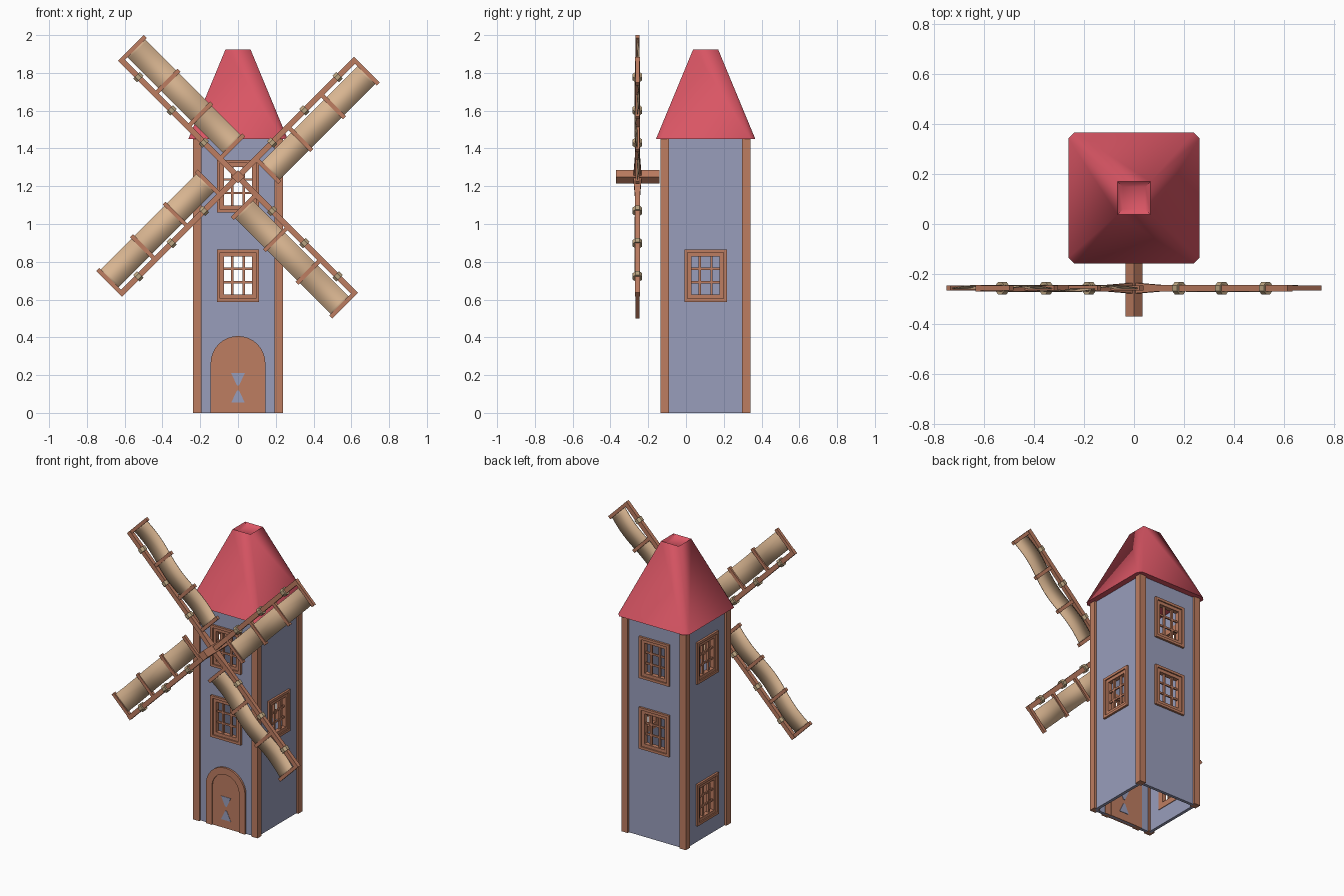
import bpy, bmesh, math
from mathutils import Matrix, Vector

cube = bpy.data.objects.get("Cube")
if cube:
    bpy.data.objects.remove(cube, do_unlink=True)


def material(name, rgb):
    m = bpy.data.materials.new(name)
    m.use_nodes = True
    col = [(c / 255) ** 2.2 for c in rgb] + [1]
    m.diffuse_color = col
    m.node_tree.nodes["Principled BSDF"].inputs["Base Color"].default_value = col
    return m


WALL = material("wall blue", (151, 156, 186))
WOOD = material("wood brown", (188, 124, 97))
ROOF = material("roof red", (216, 86, 100))
CANVAS = material("sail canvas", (216, 180, 144))
ROPE = material("rope beige", (186, 163, 128))

CY = 0.104          # tower centre along y
HALF = 0.238        # tower half width
EAVE = 1.45         # wall height
HUB = Vector((0, -0.257, 1.25))


def make(name, bm, mat, matrix=Matrix(), smooth=None):
    bmesh.ops.recalc_face_normals(bm, faces=bm.faces)
    me = bpy.data.meshes.new(name)
    bm.to_mesh(me)
    bm.free()
    ob = bpy.data.objects.new(name, me)
    bpy.context.collection.objects.link(ob)
    me.materials.append(mat)
    ob.matrix_world = matrix
    if smooth:
        bpy.ops.object.select_all(action='DESELECT')
        ob.select_set(True)
        bpy.context.view_layer.objects.active = ob
        bpy.ops.object.shade_smooth_by_angle(angle=math.radians(smooth))
    return ob


def box(bm, lo, hi):
    lo, hi = Vector(lo), Vector(hi)
    m = Matrix.Translation((lo + hi) / 2) @ Matrix.Diagonal((*(hi - lo), 1))
    bmesh.ops.create_cube(bm, size=1, matrix=m)


def prism(bm, outline, y0, y1):
    """Extrude an (x, z) outline from y0 to y1."""
    f = bm.faces.new([bm.verts.new((x, y0, z)) for x, z in outline])
    ext = bmesh.ops.extrude_face_region(bm, geom=[f])["geom"]
    verts = [v for v in ext if isinstance(v, bmesh.types.BMVert)]
    bmesh.ops.translate(bm, verts=verts, vec=(0, y1 - y0, 0))


def ring(bm, w, h, t, y0, y1):
    """Rectangular frame with half sizes w, h and band width t."""
    for s in (-1, 1):
        a, b = sorted((s * w, s * (w - t)))
        box(bm, (a, y0, -h), (b, y1, h))
        a, b = sorted((s * h, s * (h - t)))
        box(bm, (t - w, y0, a), (w - t, y1, b))


def side(turn):
    """Frame of one tower side: -y points out of the wall."""
    return Matrix.Translation((0, CY, 0)) @ Matrix.Rotation(turn * math.pi / 2, 4, 'Z')


# Walls with window openings, and the windows in them
OPEN_W, OPEN_H = 0.08, 0.105
sides = {"front": (0, [0.727, 1.2]), "left": (1, [0.727]),
         "back": (2, [0.727, 1.2]), "right": (3, [0.25, 1.2])}
for label, (turn, heights) in sides.items():
    bm = bmesh.new()
    wide = HALF - 0.03
    xs = [-wide, -OPEN_W, OPEN_W, wide]
    zs = [0] + [z + s * OPEN_H for z in heights for s in (-1, 1)] + [EAVE]
    grid = [[bm.verts.new((x, -0.224, z)) for x in xs] for z in zs]
    for r in range(len(zs) - 1):
        for c in range(3):
            if c == 1 and r % 2 == 1:
                continue
            bm.faces.new((grid[r][c], grid[r][c + 1], grid[r + 1][c + 1], grid[r + 1][c]))
    wall = make(label + "_wall", bm, WALL, side(turn))
    mod = wall.modifiers.new("thickness", 'SOLIDIFY')
    mod.thickness = 0.02
    for z in heights:
        bm = bmesh.new()
        ring(bm, 0.112, 0.139, 0.017, -0.238, -0.2)
        ring(bm, 0.095, 0.122, 0.021, -0.23, -0.2)
        for s in (-1, 1):
            x, h = s * 0.031, s * 0.036
            box(bm, (x - 0.006, -0.222, -0.105), (x + 0.006, -0.208, 0.105))
            box(bm, (-0.08, -0.22, h - 0.006), (0.08, -0.21, h + 0.006))
        make(label + "_window", bm, WOOD, side(turn) @ Matrix.Translation((0, 0, z)))

# Corner posts
for i in range(4):
    bm = bmesh.new()
    box(bm, (-HALF, -HALF, 0), (0.045 - HALF, 0.045 - HALF, EAVE + 0.01))
    make("corner_post", bm, WOOD, side(i))


# Arched door with its surround
def arch(w, spring):
    arc = [(w * math.cos(a * math.pi / 16), spring + w * math.sin(a * math.pi / 16))
           for a in range(17)]
    return [(w, 0)] + arc + [(-w, 0)]


bm = bmesh.new()
outer, inner = arch(0.145, 0.262), arch(0.1, 0.262)
for i in range(len(outer) - 1):
    prism(bm, [outer[i], outer[i + 1], inner[i + 1], inner[i]], -0.237, -0.2)
bmesh.ops.remove_doubles(bm, verts=bm.verts, dist=0.0001)
make("door_surround", bm, WOOD, side(0))
bm = bmesh.new()
prism(bm, inner, -0.23, -0.198)
make("door", bm, WOOD, side(0))
for y in (-0.232, -0.198):
    bm = bmesh.new()
    for s in (-1, 1):
        prism(bm, [(-0.036, 0.132 + s * 0.078), (0.036, 0.132 + s * 0.078),
                   (0.006, 0.132 + s * 0.014), (-0.006, 0.132 + s * 0.014)], y, y + 0.003)
    make("door_ornament", bm, WALL, side(0))

# Roof: chamfered square base rising to a small square top
bm = bmesh.new()
R, C, T = 0.263, 0.025, 0.066
for sx in (-1, 1):
    for sy in (-1, 1):
        bm.verts.new((sx * R, sy * (R - C), EAVE))
        bm.verts.new((sx * (R - C), sy * R, EAVE))
        bm.verts.new((sx * T, sy * T, 1.925))
bmesh.ops.convex_hull(bm, input=bm.verts)
bmesh.ops.dissolve_limit(bm, angle_limit=0.01, verts=bm.verts, edges=bm.edges)
top = max(bm.faces, key=lambda f: f.calc_center_median().z)
bmesh.ops.inset_individual(bm, faces=[top], thickness=0.03, depth=-0.02)
make("roof", bm, ROOF, side(0), smooth=55)

# Square axle set on its corner
bm = bmesh.new()
A = 0.035
prism(bm, [(A, 0), (0, A), (-A, 0), (0, -A)], -0.37, -0.14)
make("axle", bm, WOOD, Matrix.Translation((0, 0, HUB.z)))

# Four sails, each built along +x with its canvas hanging to -z
BARS = [0.135, 0.375, 0.62, 0.872]
for k in range(4):
    M = Matrix.Translation(HUB) @ Matrix.Rotation(math.radians(45 + 90 * k), 4, 'Y')

    # Arm, thicker near the hub
    bm = bmesh.new()
    box(bm, (0.15, -0.013, -0.015), (0.883, 0.013, 0.015))
    box(bm, (0, -0.022, -0.015), (0.15, 0.022, 0.015))
    for v in bm.verts:
        if abs(v.co.x - 0.15) < 0.001:
            v.co.y = math.copysign(0.013, v.co.y)
    make("sail_arm", bm, WOOD, M)

    # Cross bars
    bm = bmesh.new()
    for u in BARS:
        box(bm, (u - 0.011, -0.01, -0.178), (u + 0.011, 0.01, 0.008))
    make("sail_bars", bm, WOOD, M)

    # Rope bindings
    bm = bmesh.new()
    for a, b in zip(BARS, BARS[1:]):
        turn = Matrix.Rotation(math.pi / 2, 4, 'Y') @ Matrix.Rotation(math.pi / 8, 4, 'Z')
        bmesh.ops.create_cone(bm, cap_ends=True, segments=8, radius1=0.027, radius2=0.027,
                              depth=0.028, matrix=Matrix.Translation(((a + b) / 2, 0, 0)) @ turn)
    make("sail_bindings", bm, ROPE, M)

    # Rippled canvas
    bm = bmesh.new()
    steps, rows = 36, []
    for i in range(steps + 1):
        t = i / steps
        u = BARS[0] + t * (BARS[-1] - BARS[0])
        y = 0.012 * math.sin(t * 3 * math.pi)
        rows.append([bm.verts.new((u, y, z)) for z in (-0.034, -0.166)])
    for p, q in zip(rows, rows[1:]):
        bm.faces.new((p[0], q[0], q[1], p[1]))
    sail = make("sail_canvas", bm, CANVAS, M, smooth=40)
    sail.modifiers.new("thickness", 'SOLIDIFY').thickness = 0.004
